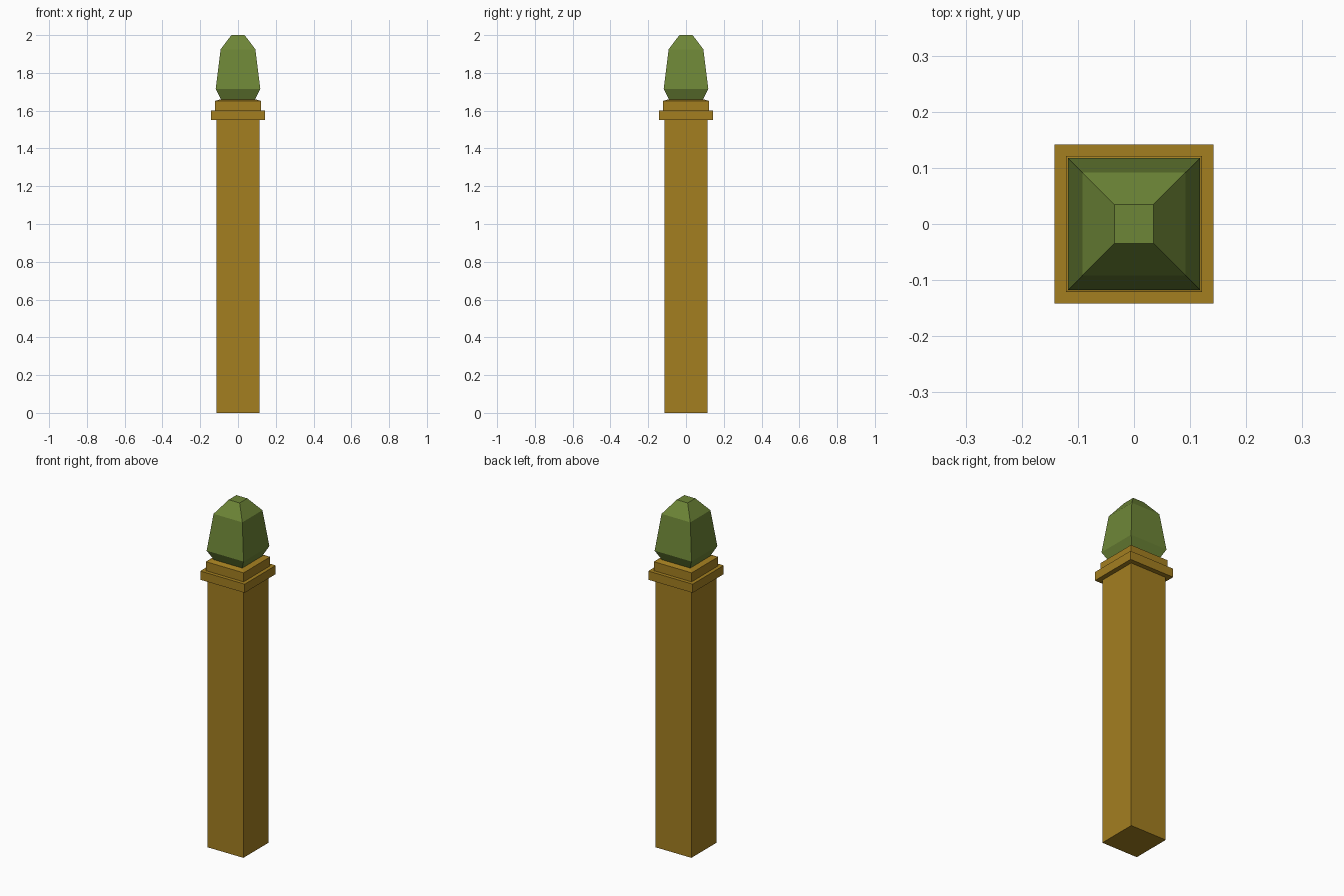
import bpy, bmesh

if "Cube" in bpy.data.objects:
    bpy.data.objects.remove(bpy.data.objects["Cube"])


def material(name, rgb):
    m = bpy.data.materials.new(name)
    m.diffuse_color = (*rgb, 1.0)
    m.use_nodes = True
    m.node_tree.nodes["Principled BSDF"].inputs["Base Color"].default_value = m.diffuse_color
    return m


wood = material("ochre wood", (0.371, 0.212, 0.0144))
green = material("moss green", (0.155, 0.238, 0.038))


def square_loft(name, profile, mat):
    """Stack square rings given as (half width, height), capped at both ends."""
    bm = bmesh.new()
    rings = [[bm.verts.new((sx * r, sy * r, z))
              for sx, sy in ((-1, -1), (1, -1), (1, 1), (-1, 1))]
             for r, z in profile]
    for a, b in zip(rings, rings[1:]):
        for i in range(4):
            j = (i + 1) % 4
            bm.faces.new((a[i], a[j], b[j], b[i]))
    bm.faces.new(rings[0][::-1])
    bm.faces.new(rings[-1])
    mesh = bpy.data.meshes.new(name)
    bm.to_mesh(mesh)
    bm.free()
    mesh.materials.append(mat)
    obj = bpy.data.objects.new(name, mesh)
    bpy.context.collection.objects.link(obj)
    return obj


# Post with stepped collar and slightly sloped cap
square_loft("post", [(0.115, 0), (0.115, 1.55), (0.142, 1.55), (0.142, 1.60),
                     (0.121, 1.60), (0.121, 1.652), (0.092, 1.66)], wood)

# Faceted finial
square_loft("finial", [(0.09, 1.658), (0.118, 1.715), (0.092, 1.925),
                       (0.035, 2.0)], green)
